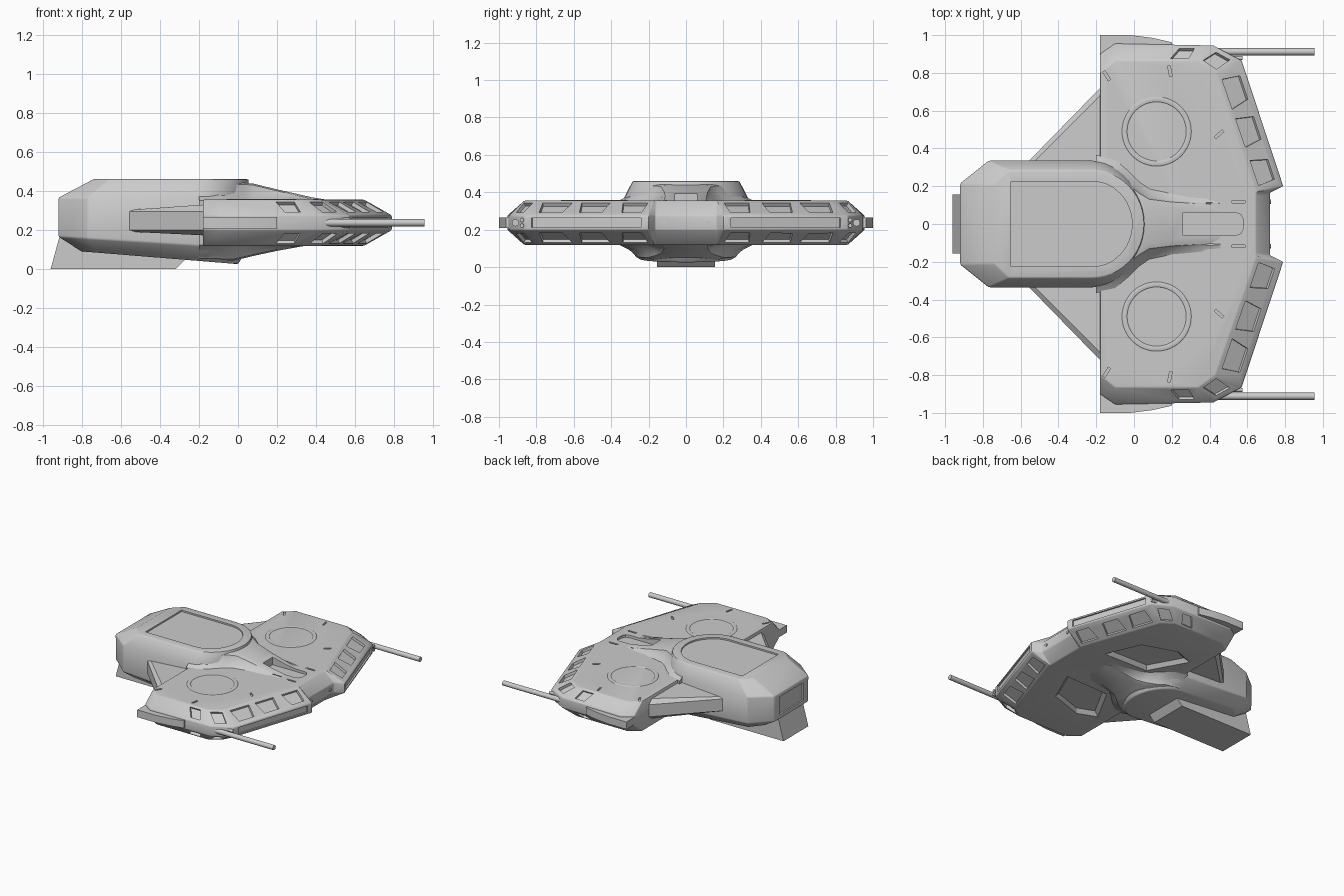
import bpy, bmesh, math
from mathutils import Vector as V

if "Cube" in bpy.data.objects:
    bpy.data.objects.remove(bpy.data.objects["Cube"])

MID = 0.237  # height of the wing's plane of symmetry


def finish(name, bm):
    bmesh.ops.recalc_face_normals(bm, faces=bm.faces)
    me = bpy.data.meshes.new(name)
    bm.to_mesh(me)
    bm.free()
    ob = bpy.data.objects.new(name, me)
    bpy.context.collection.objects.link(ob)
    return ob


def add_loft(bm, loops):
    rings = [[bm.verts.new(p) for p in lp] for lp in loops]
    n = len(rings[0])
    for a, b in zip(rings, rings[1:]):
        for i in range(n):
            j = (i + 1) % n
            bm.faces.new((a[i], a[j], b[j], b[i]))
    bm.faces.new(rings[0][::-1])
    bm.faces.new(rings[-1])


def loft(name, *loop_sets):
    bm = bmesh.new()
    for loops in loop_sets:
        add_loft(bm, loops)
    return finish(name, bm)


def add_prism(bm, pts, depth, out=0.05):
    """Prism through a planar outline, along its normal both ways."""
    pts = [V(p) for p in pts]
    n = (pts[1] - pts[0]).cross(pts[2] - pts[1]).normalized()
    c = sum(pts, V()) / len(pts)
    if n.dot(c - V((0, c.y * 0.5, MID))) < 0:
        n = -n
    add_loft(bm, [[p - n * depth for p in pts], [p + n * out for p in pts]])


def select(ob):
    bpy.ops.object.select_all(action='DESELECT')
    ob.select_set(True)
    bpy.context.view_layer.objects.active = ob


def bevel(ob, w):
    select(ob)
    m = ob.modifiers.new("bevel", 'BEVEL')
    m.width, m.segments, m.limit_method, m.angle_limit = w, 2, 'ANGLE', math.radians(28)
    bpy.ops.object.modifier_apply(modifier=m.name)


def cut(ob, cutter):
    select(ob)
    m = ob.modifiers.new("cut", 'BOOLEAN')
    m.operation, m.solver, m.object = 'DIFFERENCE', 'EXACT', cutter
    bpy.ops.object.modifier_apply(modifier=m.name)


def flip(pts, sy, sz=1):
    return [(x, y * sy, MID + (z - MID) * sz) for x, y, z in pts]


def at(pts, z):
    return [(x, y, z) for x, y in pts]


# Wing slab with chamfered rim
outer = [(.72, .165), (.79, .20), (.57, .865), (.42, .945), (-.10, .955), (-.18, .90)]
inner = [(.645, .155), (.647, .175), (.43, .80), (.34, .865), (-.10, .865), (-.18, .80)]
full = lambda h: h + [(x, -y) for x, y in reversed(h)]
ZI, ZO = .355, .275
wing = loft("wing", [at(full(inner), 2 * MID - ZI), at(full(outer), 2 * MID - ZO),
                     at(full(outer), ZO), at(full(inner), ZI)])
bevel(wing, .006)

# Rim windows, leading edge grooves, deck slits and belly recesses
bm = bmesh.new()


def rim(k, u, v):
    a = V((*inner[k], ZI)).lerp(V((*inner[k + 1], ZI)), u)
    b = V((*outer[k], ZO)).lerp(V((*outer[k + 1], ZO)), u)
    return a.lerp(b, v)


windows = [(1, .04, .25), (1, .36, .60), (1, .68, .93), (2, .15, .85), (3, .14, .35)]
for sy in (1, -1):
    for k, u0, u1 in windows:
        t = (u1 - u0) * .12
        quad = [rim(k, u0, .15), rim(k, u1, .15), rim(k, u1 - t, .78), rim(k, u0 + t, .78)]
        for sz in (1, -1):
            add_prism(bm, flip(quad, sy, sz), .02)
    a, b = V((*outer[1], 0)), V((*outer[2], 0))
    p, q = a.lerp(b, .06), a.lerp(b, .94)
    add_prism(bm, flip([(p.x, p.y, .212), (q.x, q.y, .212), (q.x, q.y, .262), (p.x, p.y, .262)], sy), .012)
    for x, y, ang in [(-.145, .785, -58), (.19, .81, -78), (.45, .475, 42), (.55, .118, 0)]:
        d = V((math.cos(math.radians(ang)), math.sin(math.radians(ang)), 0))
        s, c = V((-d.y, d.x, 0)) * .007, V((x, y, ZI))
        d = d * (.038 if ang == 0 else .028)
        add_prism(bm, flip([c - d - s, c + d - s, c + d + s, c - d + s], sy), .012)
    belly = [(.45, .21), (.33, .48), (.06, .57), (-.09, .51), (.07, .22)]
    add_loft(bm, [flip(at([(.19 + (x - .19) * f, .4 + (y - .4) * f) for x, y in belly], z), sy)
                  for f, z in ((1.08, .10), (1, .119), (.86, .147))])
rim_cutter = finish("rim_cutter", bm)
cut(wing, rim_cutter)


# Hull: squared tail, rounded front
def hull_loop(rear, yr, xs, ys, front, z_rear, z_front, n=24):
    x0 = -.22
    pts = [(rear, -yr), (xs, -ys)]
    for i in range(n + 1):
        t = -math.pi / 2 + math.pi * i / n
        pts.append((x0 + (front - x0) * math.cos(t), ys * math.sin(t)))
    pts += [(xs, ys), (rear, yr)]
    return [(x, y, z_rear + (z_front - z_rear) * (x - rear) / (front - rear)) for x, y in pts]


hull = loft("hull", [hull_loop(-.80, .17, -.72, .25, .0, .09, .025),
                     hull_loop(-.92, .21, -.77, .335, .05, .165, .105),
                     hull_loop(-.92, .215, -.77, .335, .055, .365, .36),
                     hull_loop(-.74, .21, -.66, .285, .055, .46, .46)])
bevel(hull, .008)

# Canopy recess on top and panel at the tail
bm = bmesh.new()
canopy = [(-.65, -.225)] + [(-.22 + .21 * math.cos(t), .225 * math.sin(t)) for t in
                            [-math.pi / 2 + math.pi * i / 24 for i in range(25)]] + [(-.65, .225)]
add_loft(bm, [at(canopy, .448), at(canopy, .5)])
tail = [(-.15, .195), (.15, .195), (.15, .335), (-.15, .335)]
add_loft(bm, [[(x, y, z) for y, z in tail] for x in (-.96, -.908)])
hull_cutter = finish("hull_cutter", bm)
cut(hull, hull_cutter)

# Fairing blending hull into the wing, above and below
sections = [(-.20, .26, .365, .440, .045), (-.10, .24, .345, .440, .045), (-.03, .20, .285, .440, .042),
            (.03, .155, .225, .442, .055), (.08, .125, .19, .437, .067), (.20, .11, .165, .408, .093),
            (.38, .10, .15, .367, .125), (.52, .09, .14, .345, .14)]
loops = []
for x, wt, wb, zt, zb in sections:
    wm = wt + (wb - wt) * .3
    up = [(wb, .352), (wm, .352 + max(zt - .352, 0) * .45), (wt + .006, zt - .008), (wt - .02, zt)]
    dn = [(wt - .02, zb), (wt + .006, zb + .008), (wm, .122 - max(.122 - zb, 0) * .45), (wb, .122)]
    half = dn + up
    loops.append([(x, y, z) for y, z in half] + [(x, -y, z) for y, z in reversed(half)])
fairing = loft("fairing", loops)

# Deck slot with rounded front corners
slot = [(.26, -.06), (.54, -.06), (.565, -.05), (.578, -.025), (.578, .025), (.565, .05), (.54, .06), (.26, .06)]
slot_cutter = loft("slot_cutter", [at(slot, .335), at(slot, .5)])
cut(wing, slot_cutter)
cut(fairing, slot_cutter)
for c in (rim_cutter, hull_cutter, slot_cutter):
    bpy.data.objects.remove(c)

# Chin block under the tail
chin = [(-.96, 0), (-.32, 0), (-.26, .06), (-.5, .16), (-.915, .165)]
loft("chin_block", [[(x, y, z) for x, z in chin] for y in (-.155, .155)])

# Swept pylons, side pods, guns and nose details, on both sides
for sy, side in ((1, "left"), (-1, "right")):
    tri = [(-.57, .32), (-.17, .73), (-.17, .30)]
    ins = [(-.54, .32), (-.17, .69), (-.17, .30)]
    zed = lambda p, zs: flip([(x, y, z) for (x, y), z in zip(p, zs)], sy)
    loft(side + "_pylon", [zed(ins, (.190, .172, .172)), zed(tri, (.20, .20, .20)),
                           zed(tri, (.295, .295, .295)), zed(ins, (.304, .330, .330))])
    pod = [(-.18, .85), (-.18, 1), (-.02, 1), (.10, .985), (.20, .962), (.20, .85)]
    loft(side + "_pod", [flip(at(pod, z), sy) for z in (.208, .266)])

    def tube(name, x0, x1, y, z, r, n=16):
        return loft(name, [[(x, y + r * math.cos(2 * math.pi * i / n), z + r * math.sin(2 * math.pi * i / n))
                            for i in range(n)] for x in (x0, x1)])
    tube(side + "_gun", .35, .955, sy * .912, .237, .019)
    tube(side + "_nose_stud", .70, .726, sy * .118, .237, .012)
    for i, z in enumerate((.222, .252)):
        tube(side + "_gun_stud_%d" % i, .50, .575, sy * .878, z, .011)
    # Shallow ring embossed on the deck
    bpy.ops.mesh.primitive_torus_add(location=(.12, sy * .49, .354), major_segments=48, minor_segments=8,
                                     major_radius=.17, minor_radius=.015)
    ring = bpy.context.object
    ring.name = side + "_deck_ring"
    ring.scale.z = .3

for ob in list(bpy.context.scene.objects):
    select(ob)
    bpy.ops.object.shade_smooth_by_angle(angle=math.radians(30))
